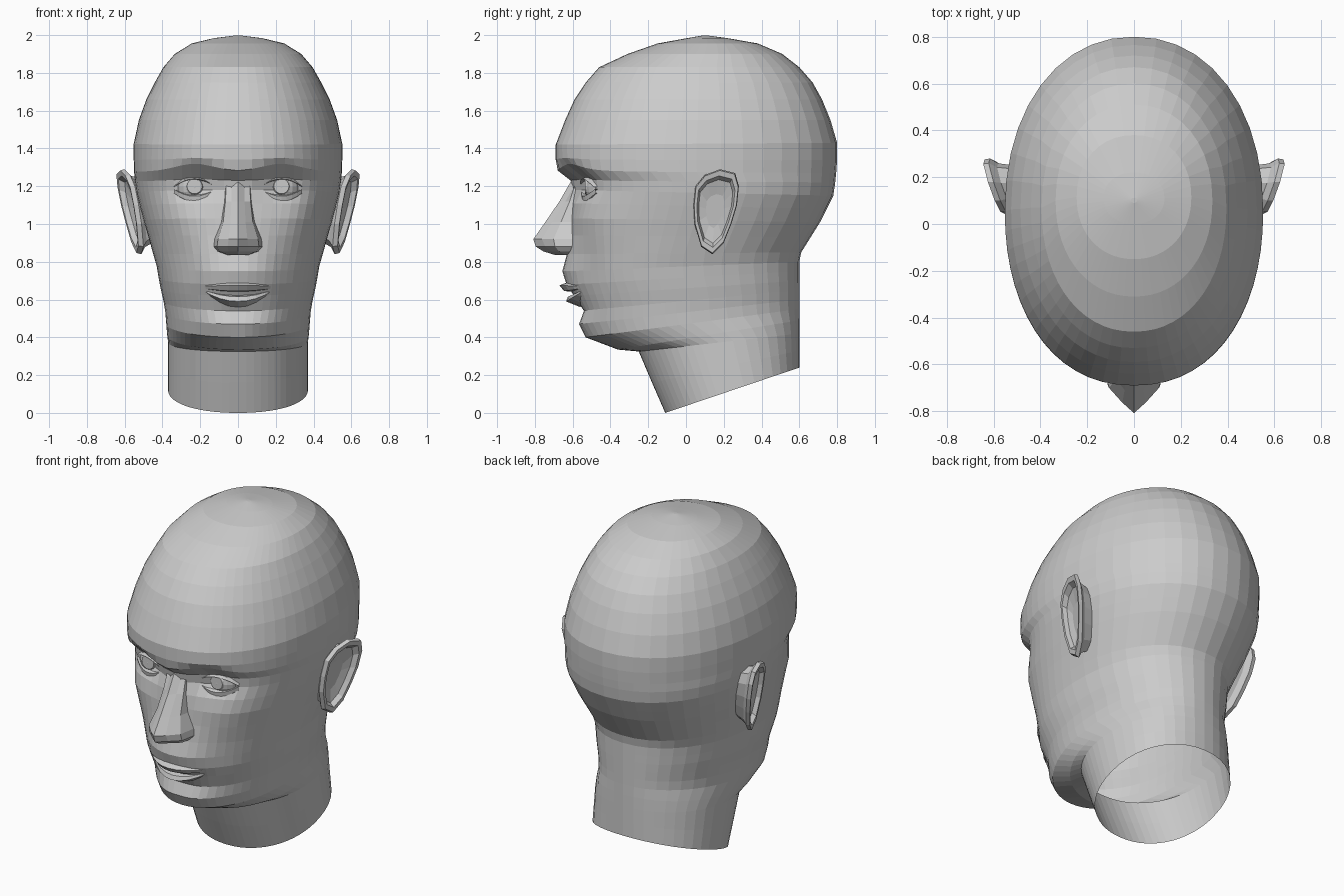
import bpy
import bmesh
from math import sin, cos, pi, exp, radians
from mathutils import Vector

cube = bpy.data.objects.get("Cube")
if cube:
    bpy.data.objects.remove(cube)

clay = bpy.data.materials.new("clay grey")
clay.use_nodes = True
clay.diffuse_color = (0.6, 0.6, 0.6, 1)
clay.node_tree.nodes["Principled BSDF"].inputs["Base Color"].default_value = (0.6, 0.6, 0.6, 1)


def finish(name, bm):
    bmesh.ops.recalc_face_normals(bm, faces=bm.faces)
    mesh = bpy.data.meshes.new(name)
    bm.to_mesh(mesh)
    bm.free()
    mesh.materials.append(clay)
    obj = bpy.data.objects.new(name, mesh)
    bpy.context.collection.objects.link(obj)
    return obj


def loft(name, rings, closed=True, cap_end=False):
    """Skin a list of equally long point rows with quads."""
    bm = bmesh.new()
    rows = [[bm.verts.new(p) for p in ring] for ring in rings]
    count = len(rows[0])
    sides = count if closed else count - 1
    for low, high in zip(rows, rows[1:]):
        for i in range(sides):
            j = (i + 1) % count
            bm.faces.new((low[i], low[j], high[j], high[i]))
    if cap_end:
        last = rows[-1]
        middle = bm.verts.new(sum((v.co for v in last), Vector()) / count)
        for i in range(sides):
            bm.faces.new((last[i], last[(i + 1) % count], middle))
    return finish(name, bm)


def bump(x, z, cx, cz, rx, rz):
    return exp(-((abs(x) - cx) / rx) ** 2 - ((z - cz) / rz) ** 2)


# Soft shapes of the face: centre x, centre z, radius x, radius z, push back
FACE_SHAPES = [
    (0.21, 1.20, 0.13, 0.07, 0.06),     # eye sockets
    (0.36, 1.03, 0.13, 0.13, -0.035),   # cheekbones
    (0.27, 0.76, 0.08, 0.10, 0.02),     # cheek hollows
    (0.00, 0.74, 0.15, 0.09, -0.02),    # muzzle
    (0.00, 0.54, 0.13, 0.035, 0.02),    # crease over the chin
    (0.11, 0.46, 0.11, 0.05, -0.015),   # chin
]

# Head and neck sections: front y, front z, back y, back z, half width
SECTIONS = [
    (0.0, 1.983, 0.22, 1.984, 0.13),
    (-0.15, 1.956, 0.38, 1.956, 0.245),
    (-0.31, 1.90, 0.51, 1.90, 0.335),
    (-0.46, 1.83, 0.60, 1.83, 0.395),
    (-0.53, 1.75, 0.67, 1.75, 0.44),
    (-0.59, 1.66, 0.72, 1.66, 0.485),
    (-0.64, 1.55, 0.765, 1.55, 0.525),
    (-0.69, 1.42, 0.80, 1.43, 0.552),
    (-0.69, 1.34, 0.80, 1.34, 0.552),
    (-0.68, 1.28, 0.795, 1.27, 0.55),
    (-0.615, 1.23, 0.79, 1.22, 0.545),
    (-0.605, 1.18, 0.78, 1.15, 0.537),
    (-0.605, 1.11, 0.745, 1.08, 0.52),
    (-0.61, 1.03, 0.71, 1.01, 0.50),
    (-0.615, 0.94, 0.66, 0.93, 0.475),
    (-0.625, 0.84, 0.61, 0.85, 0.45),
    (-0.635, 0.75, 0.60, 0.80, 0.43),
    (-0.62, 0.68, 0.60, 0.75, 0.42),
    (-0.59, 0.62, 0.60, 0.70, 0.41),
    (-0.56, 0.54, 0.60, 0.65, 0.395),
    (-0.56, 0.47, 0.60, 0.60, 0.385),
    (-0.53, 0.40, 0.60, 0.55, 0.38),
    (-0.36, 0.335, 0.60, 0.49, 0.375),
    (-0.25, 0.325, 0.60, 0.42, 0.37),
    (-0.18, 0.16, 0.60, 0.33, 0.37),
    (-0.11, 0.0, 0.60, 0.24, 0.37),
]

# Columns are closer together over the face than over the back
half = [radians(a) for a in list(range(0, 90, 6)) + list(range(90, 180, 9))]
angles = half + [pi] + [2 * pi - a for a in reversed(half[1:])]


def power(v, e):
    return abs(v) ** e * (1 if v >= 0 else -1)


def section(front, front_z, back, back_z, width):
    middle, depth = (front + back) / 2, (back - front) / 2
    # full brow and cheeks, narrower chin
    fullness = 0.94 - 0.06 * bump(0, front_z, 0, 1.2, 1, 0.3)
    if front < -0.3:
        fullness += 0.1 * bump(0, front_z, 0, 0.43, 1, 0.1)
    ring = []
    for a in angles:
        ahead = cos(a) > 0
        x = width * power(sin(a), fullness if ahead else 0.94)
        y = middle - depth * power(cos(a), 0.94)
        z = front_z + (back_z - front_z) * (y - front) / (back - front)
        if ahead and front < -0.5:
            fade = min(1, cos(a) * 2)
            for cx, cz, rx, rz, push in FACE_SHAPES:
                y += fade * push * bump(x, z, cx, cz, rx, rz)
            # arch of the brows
            z += fade * 0.04 * bump(x, z, 0.23, 1.285, 0.14, 0.045)
        ring.append(Vector((x, y, z)))
    return ring


rings = [section(*s) for s in SECTIONS]
loft("head_and_neck", rings)

# Crown: a shallow fan up to the highest point
peak = Vector((0, 0.1, 2.0))
loft("crown", [rings[0], [peak + (p - peak) * 0.1 for p in rings[0]]], cap_end=True)

# Nose: z, ridge y, ridge half width, wing half width, wing y
nose_rows = []
for z, ridge, narrow, wide, wing in [
        (1.24, -0.60, 0.04, 0.07, -0.55),
        (1.19, -0.63, 0.035, 0.075, -0.55),
        (1.12, -0.67, 0.035, 0.08, -0.55),
        (1.01, -0.745, 0.04, 0.095, -0.56),
        (0.92, -0.808, 0.05, 0.13, -0.57),
        (0.88, -0.795, 0.055, 0.135, -0.57),
        (0.855, -0.755, 0.05, 0.115, -0.57),
        (0.835, -0.69, 0.03, 0.06, -0.57)]:
    side = [(narrow, ridge + 0.9 * narrow),
            (0.3 * narrow + 0.7 * wide, 0.55 * ridge + 0.45 * wing), (wide, wing)]
    row = [(-x, y, z) for x, y in reversed(side)] + [(0, ridge, z)] + [(x, y, z) for x, y in side]
    nose_rows.append([Vector(p) for p in row])
loft("nose", nose_rows, closed=False, cap_end=True)


def arc_strip(name, rows, reach, centre=0, mirror=1, slope=0, steps=8):
    """Curved band; each row is z, arch height, y, sweep back at the ends."""
    bands = []
    for z, arch, y, sweep in rows:
        band = []
        for i in range(steps + 1):
            t = 2 * i / steps - 1
            band.append(Vector((mirror * (centre + t * reach),
                                y + sweep * t * t + slope * t * reach,
                                z + arch * (1 - t * t))))
        bands.append(band)
    return loft(name, bands, closed=False)


# Lips, with a narrow opening between them
arc_strip("upper_lip", [(0.675, 0.02, -0.62, 0.07), (0.67, 0.005, -0.67, 0.12),
                        (0.66, -0.015, -0.645, 0.10), (0.655, -0.015, -0.58, 0.07)], 0.19)
arc_strip("lower_lip", [(0.655, -0.03, -0.58, 0.07), (0.655, -0.04, -0.625, 0.09),
                        (0.65, -0.06, -0.635, 0.10), (0.64, -0.08, -0.56, 0.05)], 0.19)

# Ear outline as y, z
EAR = [(0.04, 1.10), (0.05, 1.20), (0.10, 1.26), (0.18, 1.29), (0.26, 1.27),
       (0.28, 1.20), (0.27, 1.10), (0.24, 1.00), (0.20, 0.90), (0.14, 0.84),
       (0.08, 0.88), (0.045, 1.0)]


def ear_ring(mirror, scale, shift, root=False):
    ring = []
    for y0, z0 in EAR:
        y = 0.15 + (y0 - 0.15) * scale
        z = 1.07 + (z0 - 1.07) * scale
        flare = 0.545 + 0.3 * (y - 0.07) + 0.17 * (z - 1.07)
        x = 0.44 if root else flare + shift
        ring.append(Vector((mirror * x, y, z)))
    return ring


for label, s in (("left", 1), ("right", -1)):
    # Ear: root, back, rolled rim, sunken bowl
    loft(label + "_ear", [
        ear_ring(s, 0.7, 0, root=True), ear_ring(s, 0.84, -0.04),
        ear_ring(s, 1.0, -0.015), ear_ring(s, 0.97, 0.01), ear_ring(s, 0.84, 0.008),
        ear_ring(s, 0.75, -0.02), ear_ring(s, 0.4, -0.035)], cap_end=True)

    # Eyeball with a thin raised iris
    bm = bmesh.new()
    bmesh.ops.create_uvsphere(bm, u_segments=20, v_segments=12, radius=0.1)
    bmesh.ops.translate(bm, verts=bm.verts, vec=(s * 0.23, -0.435, 1.195))
    finish(label + "_eyeball", bm)
    loft(label + "_iris", [[Vector((s * 0.23 + r * cos(k * pi / 8), y, 1.2 + r * sin(k * pi / 8)))
                            for k in range(16)]
                           for r, y in ((0.046, -0.525), (0.04, -0.534))], cap_end=True)

    # Eyelids
    arc_strip(label + "_upper_lid", [(1.205, 0.06, -0.485, 0.02), (1.195, 0.045, -0.55, 0.03),
                                     (1.195, 0.038, -0.52, 0.02)], 0.11, 0.23, s, 0.3)
    arc_strip(label + "_lower_lid", [(1.185, -0.03, -0.52, 0.02), (1.185, -0.038, -0.545, 0.03),
                                     (1.165, -0.045, -0.54, 0.03), (1.155, -0.05, -0.48, 0.02)],
              0.11, 0.23, s, 0.3)
